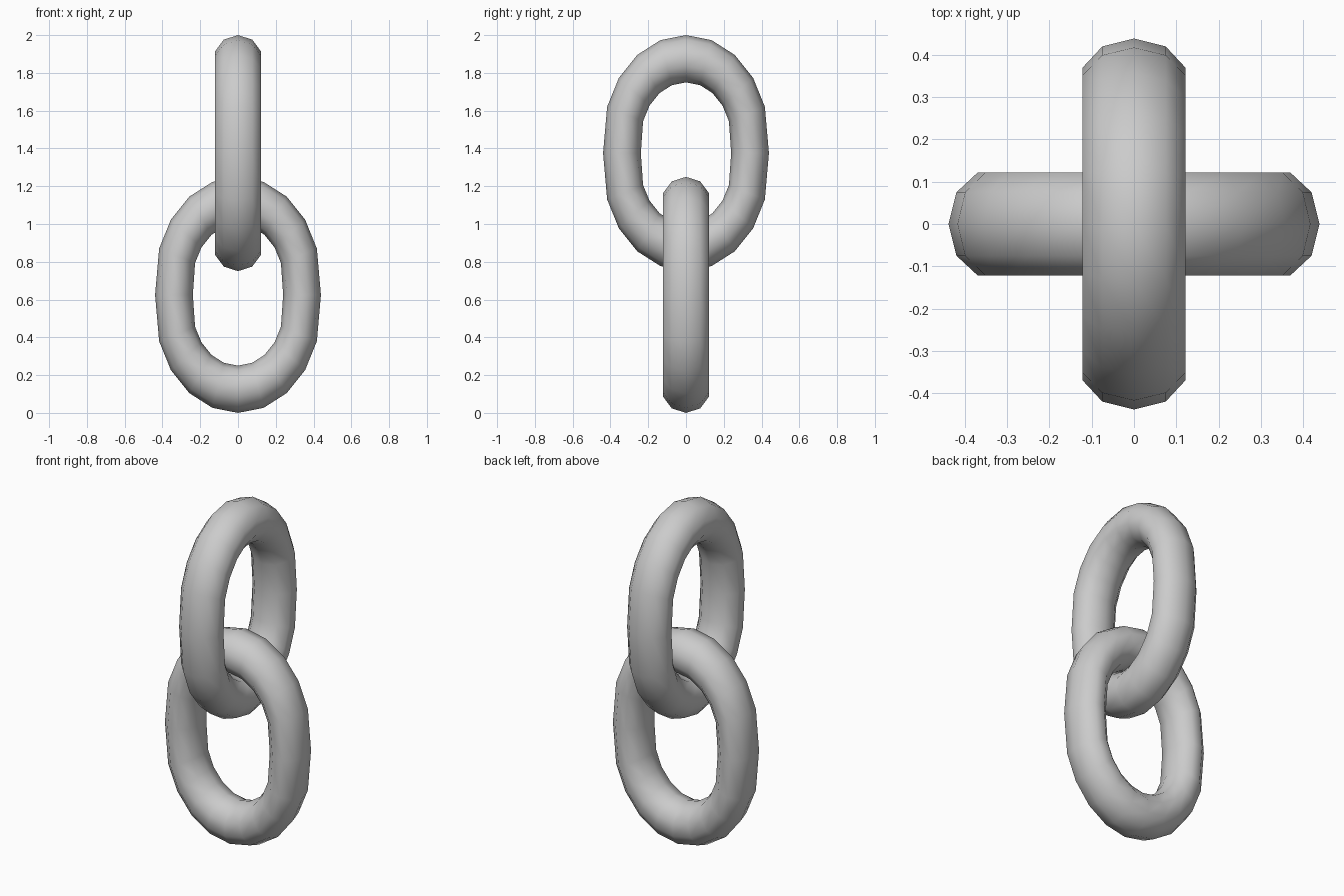
import bpy, math

if "Cube" in bpy.data.objects:
    bpy.data.objects.remove(bpy.data.objects["Cube"])

MAJOR, MINOR = 20, 10      # segments around the ring / around the tube
RING, TUBE = 0.339, 0.100  # ring and tube radius across the width
DEPTH = 1.28               # tube flattening along the link axis
STRETCH, SHIFT = 1.25, 0.076   # vertical scale and end offset
HALF = STRETCH * (RING + TUBE) + SHIFT


def chain_link(name, z, turn):
    """Torus whose upper and lower halves are pulled apart into an oval."""
    bpy.ops.mesh.primitive_torus_add(
        major_segments=MAJOR, minor_segments=MINOR,
        major_radius=RING, minor_radius=TUBE)
    link = bpy.context.object
    link.name = name
    for v in link.data.vertices:
        x, y, d = v.co
        pull = 0 if abs(y) < 0.001 else math.copysign(SHIFT, y)
        v.co = (x, -d * DEPTH, y * STRETCH + pull)
    link.location.z = z
    link.rotation_euler.z = turn
    bpy.ops.object.shade_smooth()
    return link


# Two interlocked links at right angles
chain_link("lower_link", HALF, 0)
chain_link("upper_link", 2 - HALF, math.pi / 2)
